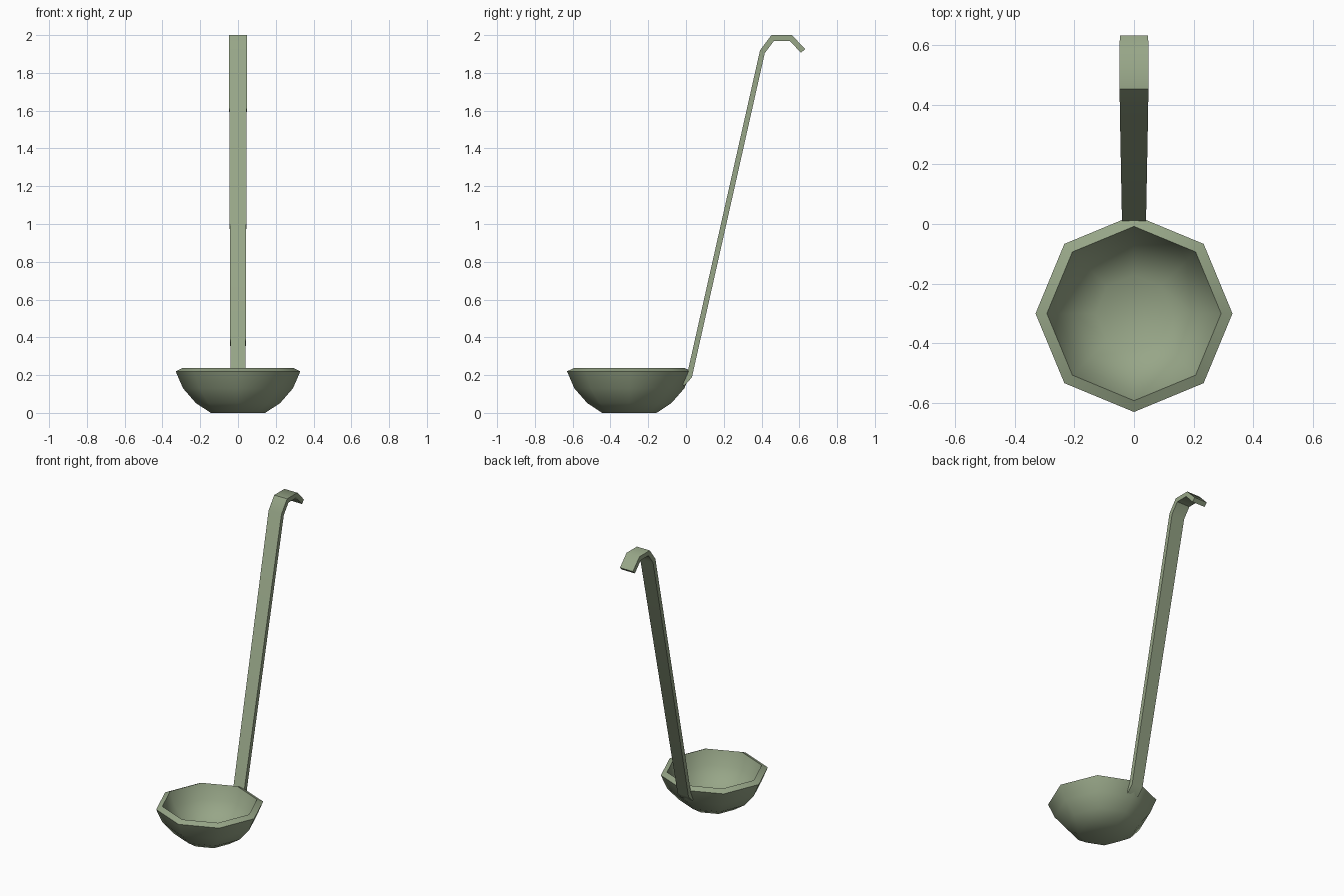
import bpy, bmesh, math

if "Cube" in bpy.data.objects:
    bpy.data.objects.remove(bpy.data.objects["Cube"])

mat = bpy.data.materials.new("sage green metal")
mat.diffuse_color = (0.31, 0.38, 0.245, 1)
mat.use_nodes = True
mat.node_tree.nodes["Principled BSDF"].inputs["Base Color"].default_value = mat.diffuse_color


def make(name, verts, faces, angle):
    mesh = bpy.data.meshes.new(name)
    mesh.from_pydata(verts, [], faces)
    bm = bmesh.new()
    bm.from_mesh(mesh)
    bmesh.ops.recalc_face_normals(bm, faces=bm.faces)
    bm.to_mesh(mesh)
    bm.free()
    mesh.materials.append(mat)
    ob = bpy.data.objects.new(name, mesh)
    bpy.context.collection.objects.link(ob)
    bpy.ops.object.select_all(action='DESELECT')
    ob.select_set(True)
    bpy.context.view_layer.objects.active = ob
    bpy.ops.object.shade_smooth_by_angle(angle=math.radians(angle))
    return ob


def bridge(rings, n):
    # quads between consecutive rings of n points, plus both end caps
    faces = [(r * n + i, r * n + (i + 1) % n, (r + 1) * n + (i + 1) % n, (r + 1) * n + i)
             for r in range(rings - 1) for i in range(n)]
    last = (rings - 1) * n
    return faces + [tuple(range(n))[::-1], tuple(range(last, last + n))]


# Bowl: eight-sided shell, (radius, z) from outer base over the rim to inner floor
SIDES, CENTRE_Y = 8, -0.30
profile = [(0.144, 0.0), (0.223, 0.052), (0.291, 0.13), (0.33, 0.22),
           (0.292, 0.238), (0.258, 0.145), (0.2, 0.078), (0.128, 0.032)]
verts = [(r * math.cos(i * math.tau / SIDES), CENTRE_Y + r * math.sin(i * math.tau / SIDES), z)
         for r, z in profile for i in range(SIDES)]
make("bowl", verts, bridge(len(profile), SIDES), 50)

# Handle with hook: side profile as (front y, front z, back y, back z)
path = [(-0.02, 0.16, -0.012, 0.142), (0.01, 0.222, 0.031, 0.187),
        (0.392, 1.92, 0.417, 1.905), (0.452, 2.0, 0.466, 1.97),
        (0.56, 2.0, 0.549, 1.97), (0.631, 1.927, 0.609, 1.906)]
verts = []
for fy, fz, by, bz in path:
    w = 0.04 + 0.008 * (fz - 0.15) / 1.85  # slight widening towards the top
    verts += [(-w, fy, fz), (w, fy, fz), (w, by, bz), (-w, by, bz)]
make("handle", verts, bridge(len(path), 4), 50)
